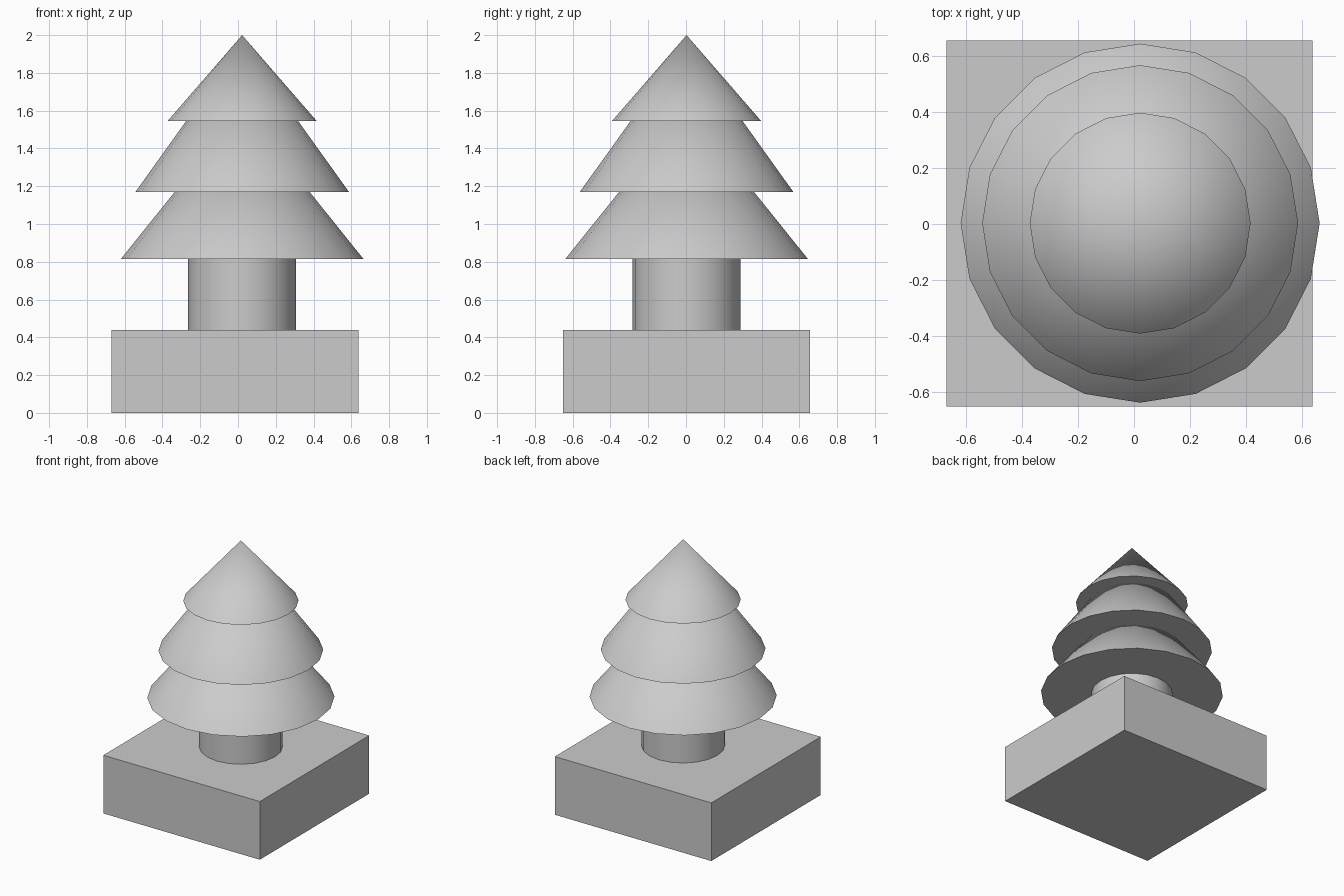
import bpy
import math

if "Cube" in bpy.data.objects:
    bpy.data.objects.remove(bpy.data.objects["Cube"])

SIDES = 20
CX, CY = 0.022, 0.003  # tree axis


def smooth(obj):
    bpy.ops.object.shade_smooth_by_angle(angle=math.radians(40))
    return obj


def cone(name, radius, z0, z1, top_radius=0.0):
    # Vertices land on the x and y axes, as 20 sides divide by four
    bpy.ops.mesh.primitive_cone_add(
        vertices=SIDES, radius1=radius, radius2=top_radius,
        depth=z1 - z0, location=(CX, CY, (z0 + z1) / 2))
    obj = bpy.context.object
    obj.name = name
    return smooth(obj)


# Square planter
bpy.ops.mesh.primitive_cube_add(size=1, location=(-0.016, 0.002, 0.22))
planter = bpy.context.object
planter.name = "planter"
planter.scale = (1.31, 1.308, 0.44)
bpy.ops.object.transform_apply(location=False, rotation=False, scale=True)

# Trunk, sunk slightly into the planter and lowest tier
cone("trunk", 0.286, 0.42, 0.83, top_radius=0.286)

# Foliage tiers: name, base radius, base height, tip height
for name, radius, z0, z1 in (
    ("lower_foliage", 0.642, 0.815, 1.615),
    ("middle_foliage", 0.565, 1.17, 1.96),
    ("upper_foliage", 0.395, 1.545, 2.0),
):
    cone(name, radius, z0, z1)
